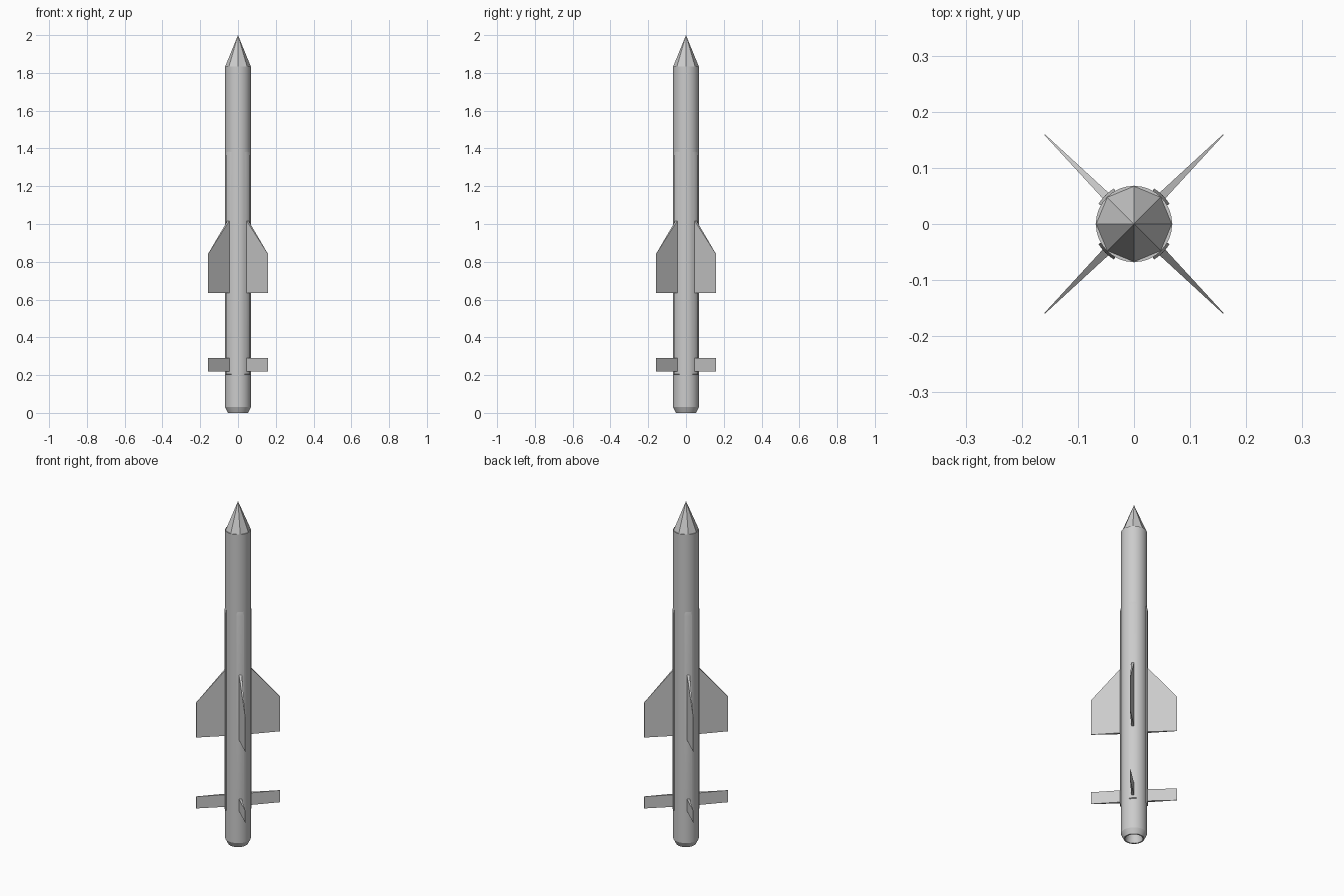
import bpy, bmesh, math
from mathutils import Vector

if "Cube" in bpy.data.objects:
    bpy.data.objects.remove(bpy.data.objects["Cube"])

grey = bpy.data.materials.new("light grey")
grey.diffuse_color = (0.6, 0.6, 0.6, 1)
grey.use_nodes = True
grey.node_tree.nodes["Principled BSDF"].inputs["Base Color"].default_value = grey.diffuse_color


def make(name, verts, faces, smooth=False):
    me = bpy.data.meshes.new(name)
    me.from_pydata(verts, [], faces)
    bm = bmesh.new()
    bm.from_mesh(me)
    bmesh.ops.remove_doubles(bm, verts=bm.verts, dist=1e-6)
    bmesh.ops.recalc_face_normals(bm, faces=bm.faces)
    bm.to_mesh(me)
    bm.free()
    me.materials.append(grey)
    ob = bpy.data.objects.new(name, me)
    bpy.context.collection.objects.link(ob)
    if smooth:
        bpy.ops.object.select_all(action='DESELECT')
        ob.select_set(True)
        bpy.context.view_layer.objects.active = ob
        bpy.ops.object.shade_smooth_by_angle(angle=math.radians(25))
    return ob


def lathe(name, profile, n, smooth):
    verts, faces = [], []
    for r, z in profile:
        for i in range(n):
            a = 2 * math.pi * i / n
            verts.append((r * math.cos(a), r * math.sin(a), z))
    for k in range(len(profile) - 1):
        for i in range(n):
            j = (i + 1) % n
            faces.append((k * n + i, k * n + j, (k + 1) * n + j, (k + 1) * n + i))
    return make(name, verts, faces, smooth)


BOX = [(0, 1, 2, 3), (7, 6, 5, 4), (0, 4, 5, 1), (1, 5, 6, 2), (2, 6, 7, 3), (3, 7, 4, 0)]


def fin(name, angle, outline, t_root=0.0075, t_tip=0.0008):
    # outline: radial, z corners; thickness tapers from root to tip
    d = Vector((math.cos(angle), math.sin(angle), 0))
    s = Vector((-d.y, d.x, 0))
    r0, r1 = min(p[0] for p in outline), max(p[0] for p in outline)
    verts = []
    for side in (1, -1):
        for r, z in outline:
            t = t_root + (t_tip - t_root) * (r - r0) / (r1 - r0)
            verts.append(d * r + s * (side * t) + Vector((0, 0, z)))
    return make(name, verts, BOX)


def conduit(name, angle, half=math.radians(15.5), steps=6):
    # curved cover strip hugging the body, with sloped ends
    ring = [(0.064, 0.20), (0.0725, 0.205), (0.0725, 1.36), (0.064, 1.40)]
    verts, faces = [], []
    for i in range(steps + 1):
        a = angle - half + 2 * half * i / steps
        verts += [(r * math.cos(a), r * math.sin(a), z) for r, z in ring]
    for i in range(steps):
        for k in range(4):
            m = (k + 1) % 4
            faces.append((i * 4 + k, i * 4 + m, i * 4 + 4 + m, i * 4 + 4 + k))
    e = steps * 4
    faces += [(0, 1, 2, 3), (e, e + 1, e + 2, e + 3)]
    return make(name, verts, faces, True)


# Body tube with chamfered tail and hollow nozzle
lathe("body", [(0, 0.06), (0.036, 0.06), (0.046, 0.0), (0.053, 0.0),
               (0.068, 0.03), (0.068, 1.835), (0, 1.835)], 32, True)
# Faceted nose
lathe("nose_cone", [(0, 1.832), (0.0685, 1.832), (0, 2.0)], 8, False)

# Four diagonal sets of conduit, wing and tail fin
for i in range(4):
    a = math.radians(45 + 90 * i)
    conduit(f"conduit_{i + 1}", a)
    fin(f"wing_{i + 1}", a, [(0.065, 0.635), (0.225, 0.635), (0.225, 0.84), (0.065, 1.025)])
    fin(f"tail_fin_{i + 1}", a, [(0.065, 0.22), (0.225, 0.22), (0.225, 0.29), (0.065, 0.29)])
